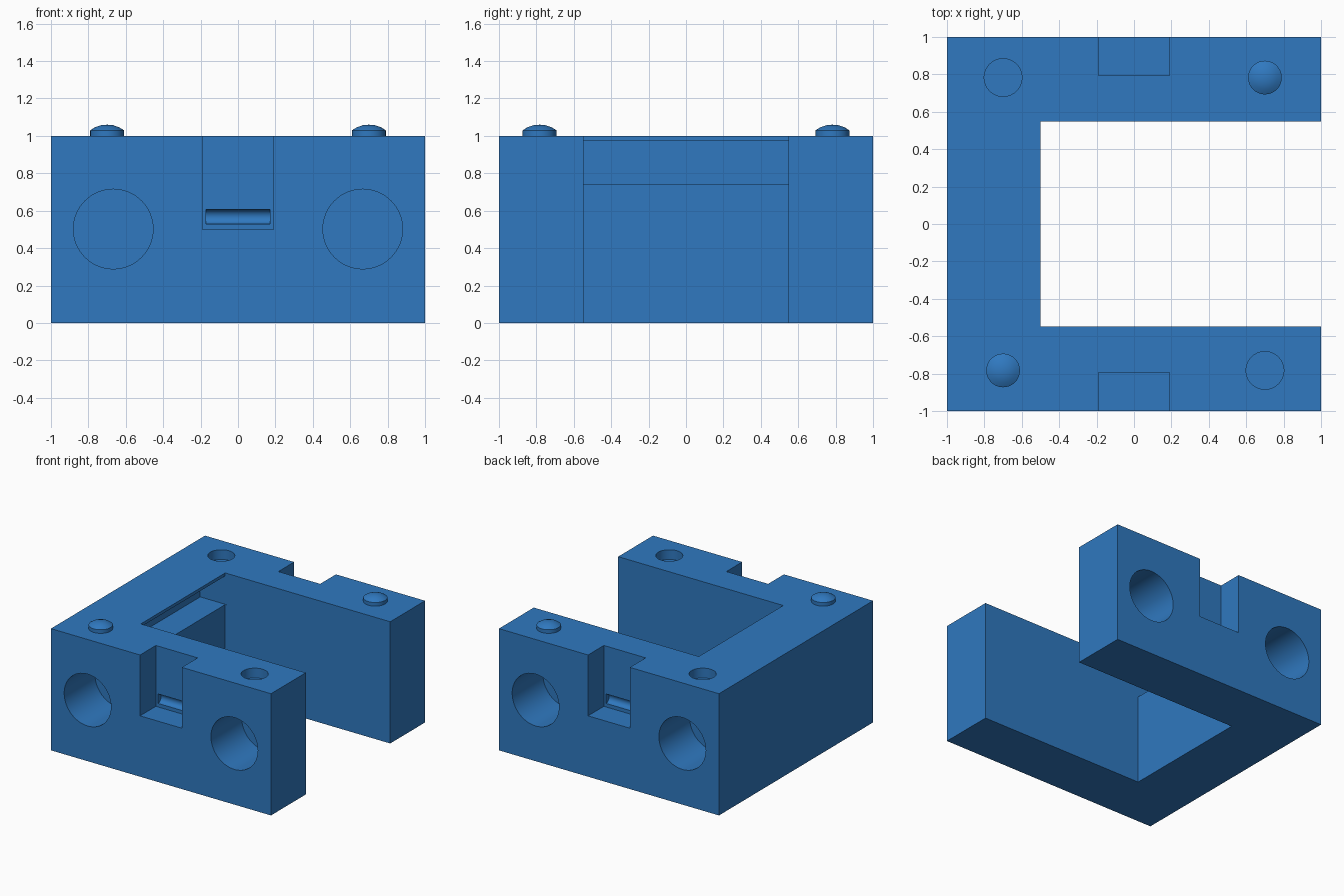
import bpy, bmesh, math
from mathutils import Matrix, Vector

if "Cube" in bpy.data.objects:
    bpy.data.objects.remove(bpy.data.objects["Cube"])

blue = bpy.data.materials.new("blue")
blue.diffuse_color = (0.029, 0.190, 0.525, 1)
blue.use_nodes = True
blue.node_tree.nodes["Principled BSDF"].inputs["Base Color"].default_value = blue.diffuse_color


def make_object(name, bm):
    bmesh.ops.recalc_face_normals(bm, faces=bm.faces)
    mesh = bpy.data.meshes.new(name)
    bm.to_mesh(mesh)
    bm.free()
    mesh.materials.append(blue)
    obj = bpy.data.objects.new(name, mesh)
    bpy.context.collection.objects.link(obj)
    return obj


def box(name, lo, hi):
    bm = bmesh.new()
    bmesh.ops.create_cube(bm, size=1)
    lo, hi = Vector(lo), Vector(hi)
    for v in bm.verts:
        v.co = (lo + hi) / 2 + Vector(a * b for a, b in zip(v.co, hi - lo))
    return make_object(name, bm)


def cylinder(name, centre, radius, length, axis, segments=64):
    bm = bmesh.new()
    rot = {"X": Matrix.Rotation(math.pi / 2, 4, "Y"),
           "Y": Matrix.Rotation(math.pi / 2, 4, "X"),
           "Z": Matrix.Identity(4)}[axis]
    bmesh.ops.create_cone(bm, cap_ends=True, segments=segments, radius1=radius,
                          radius2=radius, depth=length,
                          matrix=Matrix.Translation(centre) @ rot)
    return make_object(name, bm)


def select_only(obj):
    bpy.ops.object.select_all(action="DESELECT")
    obj.select_set(True)
    bpy.context.view_layer.objects.active = obj


def cut(obj, cutter):
    mod = obj.modifiers.new("cut", "BOOLEAN")
    mod.operation, mod.solver, mod.object = "DIFFERENCE", "EXACT", cutter
    select_only(obj)
    bpy.ops.object.modifier_apply(modifier=mod.name)
    bpy.data.objects.remove(cutter)


# C-shaped block, extruded from its plan outline
INNER = 0.548
outline = [(-1, -1), (1, -1), (1, -INNER), (-0.5, -INNER),
           (-0.5, INNER), (1, INNER), (1, 1), (-1, 1)]
bm = bmesh.new()
base = bm.faces.new([bm.verts.new((x, y, 0)) for x, y in outline])
top = bmesh.ops.extrude_face_region(bm, geom=[base])["geom"]
bmesh.ops.translate(bm, vec=(0, 0, 1),
                    verts=[g for g in top if isinstance(g, bmesh.types.BMVert)])
block = make_object("block", bm)

# wide pocket under the thin top of the connecting wall
cut(block, box("pocket", (-0.73, -0.552, 0.74), (-0.49, 0.552, 0.975)))

for s in (-1, 1):
    # notch in the outer face, with a rounded catch groove in its back wall
    y0, y1 = sorted((s * 0.795, s * 1.1))
    cut(block, box("notch", (-0.19, y0, 0.5), (0.19, y1, 1.1)))
    cut(block, cylinder("groove", (0, s * 0.795, 0.568), 0.039, 0.34, "X", 32))
    # blind round holes in the outer face
    for x in (-0.667, 0.667):
        cut(block, cylinder("blind_hole", (x, s * 0.85, 0.502), 0.213, 0.5, "Y"))
    # shallow socket on the top
    cut(block, cylinder("socket", (-s * 0.7, s * 0.783, 1.0), 0.101, 0.16, "Z"))


# domed locating pegs, spun from a profile
def peg(name, x, y):
    profile = [(0, 0.99), (0.09, 0.99), (0.09, 1.03), (0.065, 1.046),
               (0.033, 1.057), (0, 1.06)]
    bm = bmesh.new()
    verts = [bm.verts.new((r, 0, z)) for r, z in profile]
    edges = [bm.edges.new(p) for p in zip(verts, verts[1:])]
    bmesh.ops.spin(bm, geom=verts + edges, cent=(0, 0, 0), axis=(0, 0, 1),
                   angle=math.tau, steps=40)
    bmesh.ops.remove_doubles(bm, verts=bm.verts, dist=0.0005)
    bmesh.ops.translate(bm, vec=(x, y, 0), verts=bm.verts)
    return make_object(name, bm)


parts = [block, peg("front_peg", -0.7, -0.783), peg("back_peg", 0.7, 0.783)]
for part in parts:
    select_only(part)
    bpy.ops.object.shade_smooth_by_angle(angle=math.radians(25))
